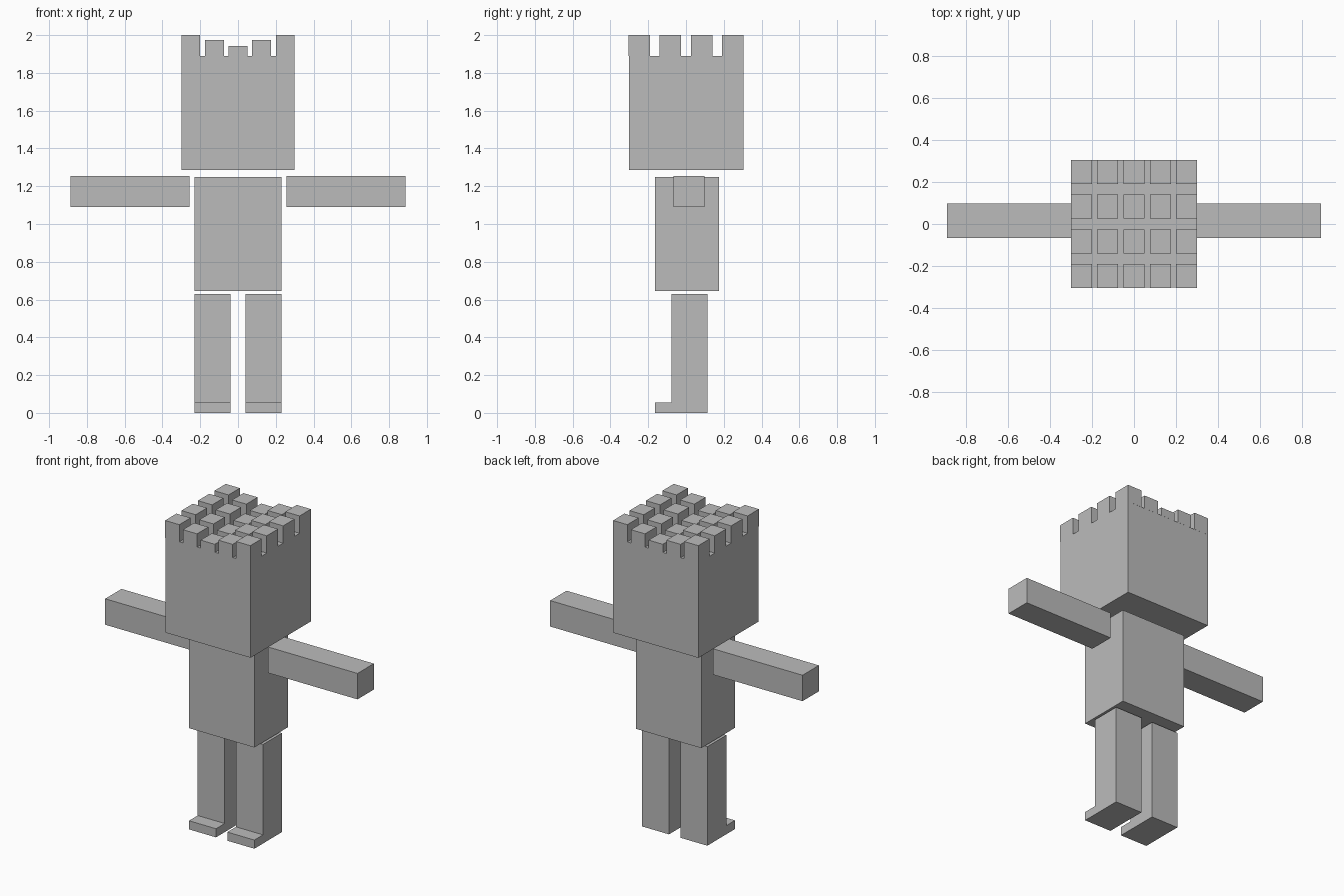
import bpy
import bmesh

default = bpy.data.objects.get("Cube")
if default:
    bpy.data.objects.remove(default, do_unlink=True)

GREY = (0.5, 0.5, 0.5, 1.0)
grey = bpy.data.materials.new("plain grey")
grey.use_nodes = True
grey.diffuse_color = GREY
grey.node_tree.nodes["Principled BSDF"].inputs["Base Color"].default_value = GREY


def extrude_x(name, profile, x0, x1):
    """Closed (y, z) profile extruded from x0 to x1."""
    bm = bmesh.new()
    face = bm.faces.new([bm.verts.new((x0, y, z)) for y, z in profile])
    out = bmesh.ops.extrude_face_region(bm, geom=[face])
    moved = [g for g in out["geom"] if isinstance(g, bmesh.types.BMVert)]
    bmesh.ops.translate(bm, verts=moved, vec=(x1 - x0, 0, 0))
    bmesh.ops.recalc_face_normals(bm, faces=bm.faces)
    mesh = bpy.data.meshes.new(name)
    bm.to_mesh(mesh)
    bm.free()
    mesh.materials.append(grey)
    obj = bpy.data.objects.new(name, mesh)
    bpy.context.collection.objects.link(obj)
    return obj


def box(name, x, y, z):
    """Box from (low, high) pairs on each axis."""
    profile = [(y[0], z[0]), (y[1], z[0]), (y[1], z[1]), (y[0], z[1])]
    return extrude_x(name, profile, *x)


# Head and torso
HEAD_TOP = 1.89
box("head", (-0.3, 0.3), (-0.302, 0.304), (1.286, HEAD_TOP))
box("torso", (-0.23, 0.23), (-0.164, 0.175), (0.644, 1.25))

# Arms and L-shaped legs with feet pointing forward
leg_profile = [(-0.164, 0), (0.114, 0), (0.114, 0.63),
               (-0.077, 0.63), (-0.077, 0.055), (-0.164, 0.055)]
for side, s in (("left", 1), ("right", -1)):
    box(side + "_arm", sorted((s * 0.257, s * 0.888)), (-0.067, 0.097), (1.089, 1.254))
    extrude_x(side + "_leg", leg_profile, *sorted((s * 0.04, s * 0.23)))

# Hair tufts: columns get lower towards the middle
TUFT_TOPS = {0: 1.942, 1: 1.975, 2: 2.0}
for col in range(-2, 3):
    cx = col * 0.125
    for row in range(4):
        cy = (row - 1.5) * 0.165
        box(f"hair_tuft_{col + 3}_{row + 1}", (cx - 0.05, cx + 0.05),
            (cy - 0.057, cy + 0.057), (HEAD_TOP, TUFT_TOPS[abs(col)]))
